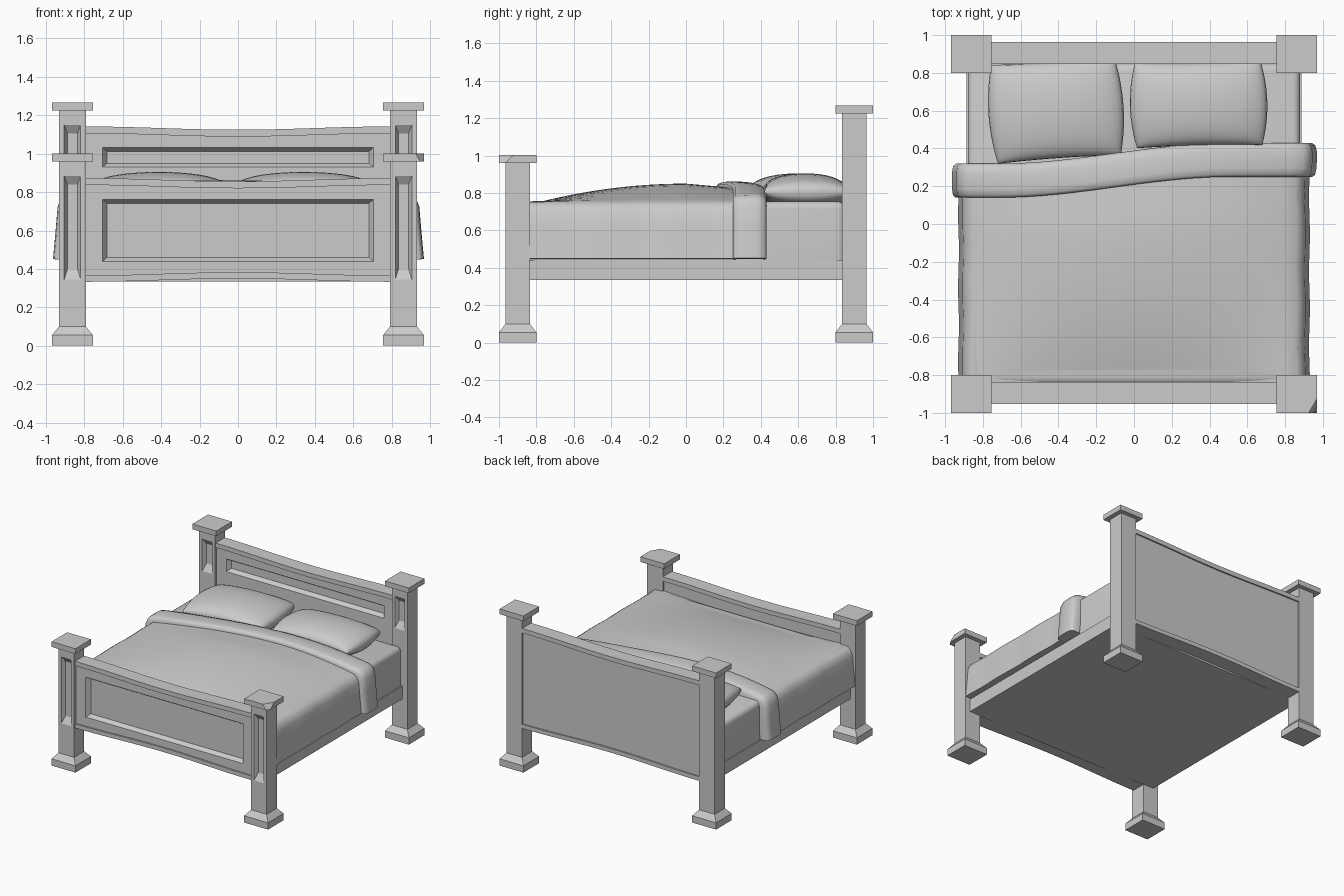
import bpy, bmesh, math

if "Cube" in bpy.data.objects:
    bpy.data.objects.remove(bpy.data.objects["Cube"])


def finish(bm, name, smooth=None):
    bmesh.ops.remove_doubles(bm, verts=bm.verts, dist=1e-5)
    bmesh.ops.recalc_face_normals(bm, faces=bm.faces)
    me = bpy.data.meshes.new(name)
    bm.to_mesh(me)
    bm.free()
    ob = bpy.data.objects.new(name, me)
    bpy.context.collection.objects.link(ob)
    if smooth:
        bpy.ops.object.select_all(action='DESELECT')
        ob.select_set(True)
        bpy.context.view_layer.objects.active = ob
        bpy.ops.object.shade_smooth_by_angle(angle=math.radians(smooth))
    return ob


def skin(bm, rings, closed=True, caps=True):
    """Join successive rings of points with quads."""
    vs = [[bm.verts.new(p) for p in r] for r in rings]
    n = len(vs[0])
    for a, b in zip(vs, vs[1:]):
        for i in range(n if closed else n - 1):
            j = (i + 1) % n
            bm.faces.new((a[i], a[j], b[j], b[i]))
    if caps:
        bm.faces.new(vs[0])
        bm.faces.new(vs[-1])


def rect_z(cx, cy, hx, hy, z):
    return [(cx + a * hx, cy + b * hy, z) for a, b in ((-1, -1), (1, -1), (1, 1), (-1, 1))]


def rect_y(cx, hx, z0, z1, y):
    return [(cx - hx, y, z0), (cx + hx, y, z0), (cx + hx, y, z1), (cx - hx, y, z1)]


def stack(name, rings):
    bm = bmesh.new()
    skin(bm, rings)
    return finish(bm, name)


# Four posts with tapered feet, recessed front faces and flat caps
PX, PY = 0.862, 0.9
for place, cy, top, r0 in (("front", -PY, 0.96, 0.345), ("back", PY, 1.225, 0.89)):
    r1 = 0.885 if cy < 0 else 1.15
    for side, sx in (("left", -1), ("right", 1)):
        cx, tag = sx * PX, f"{place}_{side}"
        stack(f"{tag}_foot", [rect_z(cx, cy, 0.107, 0.1, 0), rect_z(cx, cy, 0.107, 0.1, 0.055),
                              rect_z(cx, cy, 0.07, 0.065, 0.1)])
        yf = cy - 0.065
        stack(f"{tag}_post", [rect_y(cx, 0.07, 0.09, top, cy + 0.065), rect_y(cx, 0.07, 0.09, top, yf),
                              rect_y(cx, 0.043, r0, r1, yf),
                              rect_y(cx, 0.026, r0 + 0.055, r1 - 0.045, yf + 0.03)])
        bm = bmesh.new()
        skin(bm, [rect_z(cx, cy, 0.107, 0.1, top), rect_z(cx, cy, 0.107, 0.1, top + 0.042)])
        if tag == "front_right":  # chipped corner
            bmesh.ops.bisect_plane(bm, geom=bm.verts[:] + bm.edges[:] + bm.faces[:], clear_outer=True,
                                   plane_co=(0.955, -0.97, 0.98), plane_no=(1, -0.6, 0.6))
            bmesh.ops.holes_fill(bm, edges=bm.edges[:])
        finish(bm, f"{tag}_cap")


# Headboard and footboard: recessed panel between two bowed rails
def rail(name, y0, y1, z0, z1, bow):
    rings = []
    for i in range(17):
        x = -0.8 + 0.1 * i
        d = bow * (0.5 + 0.5 * math.cos(math.pi * x / 0.8))
        rings.append([(x, y0, z0 + d), (x, y1, z0 + d), (x, y1, z1 + d), (x, y0, z1 + d)])
    stack(name, rings)


for name, y0, y1, top, w0, w1 in (("footboard", -0.952, -0.836, 0.873, 0.44, 0.762),
                                  ("headboard", 0.846, 0.963, 1.142, 0.93, 1.032)):
    rail(f"{name}_top_rail", y0, y1, top - 0.036, top, -0.017)
    rail(f"{name}_bottom_rail", y0, y1, 0.333, 0.366, 0.017)
    stack(f"{name}_panel", [rect_y(0, 0.8, 0.355, top - 0.032, y1 - 0.012),
                            rect_y(0, 0.8, 0.355, top - 0.032, y0 + 0.012),
                            rect_y(0, 0.705, w0, w1, y0 + 0.012),
                            rect_y(0, 0.682, w0 + 0.02, w1 - 0.02, y0 + 0.045)])

# Bed base
stack("bed_base", [rect_z(0, 0, 0.888, 0.845, 0.335), rect_z(0, 0, 0.888, 0.845, 0.44)])

# Mattress with rounded top edge
stack_rings = [rect_z(0, 0, 0.88, 0.85, 0.44), rect_z(0, 0, 0.88, 0.85, 0.755)]
bm = bmesh.new()
skin(bm, stack_rings)
edges = [e for e in bm.edges if max(v.co.z for v in e.verts) > 0.7]
bmesh.ops.bevel(bm, geom=edges, offset=0.04, segments=4, profile=0.5, affect='EDGES')
finish(bm, "mattress", 40)


# Blanket cross-section at y, pushed outwards by d
def crown(y):
    return 0.85 - (0.11 * (y / 0.83) ** 2 if y < 0 else 0.09 * y)


FLANK = [(0.86, 0.445), (0.925, 0.45), (0.91, 0.6), (0.902, 0.69), (0.885, 0.73), (0.855, 0.752)]
TOP = [0.8 - 0.1 * i for i in range(17)]
SECTION = [-x for x, z in FLANK] + [-x for x in TOP] + [x for x, z in reversed(FLANK)]


def drape(i, y, d):
    x = SECTION[i]
    n = len(FLANK)
    j = min(i, len(SECTION) - 1 - i)
    if j < n:
        z = FLANK[j][1]
        if j:
            x += math.copysign(0.006 * math.sin(8 * y + 2 * math.copysign(1, x)), x)
    else:
        z = 0.757 + (crown(y) - 0.757) * (1 - (x / 0.84) ** 2)
    return (x * (1 + d / 0.92), y, z + d * max(0, min(1, (z - 0.44) / 0.28)))


def fold_line(x):
    t = max(0, min(1, (x + 0.7) / 1.2))
    return 0.14 + 0.11 * t * t * (3 - 2 * t)


# Blanket, from the footboard to under the fold
bm = bmesh.new()
N = len(SECTION)
skin(bm, [[drape(i, -0.85 + (fold_line(SECTION[i]) + 0.15 + 0.85) * k / 20, 0) for i in range(N)]
          for k in range(21)], closed=False, caps=False)
finish(bm, "blanket", 60)

# Turned-down blanket fold
bm = bmesh.new()
profile = [(0, -0.01), (0.0, 0.016), (0.07, 0.029), (0.25, 0.035), (0.5, 0.037), (0.75, 0.037),
           (0.92, 0.03), (1, 0.012), (1, -0.04)]
skin(bm, [[drape(i, fold_line(SECTION[i]) + 0.18 * v, d) for i in range(N)] for v, d in profile],
     closed=False, caps=False)
finish(bm, "blanket_fold", 60)


# Two puffy pillows
def pillow(name, cx, cy, hx, hy, turn):
    bm = bmesh.new()
    n = 20
    for s in (1, -1):
        rows = []
        for a in range(n + 1):
            row = []
            for b in range(n + 1):
                u = math.sin(math.pi * (a / n - 0.5))
                v = math.sin(math.pi * (b / n - 0.5))
                h = max(0, (1 - u * u) * (1 - v * v)) ** 0.36
                x, y = hx * u * (1 - 0.09 * v ** 2), hy * v * (1 - 0.03 * (1 - u * u))
                row.append((cx + x * math.cos(turn) - y * math.sin(turn),
                            cy + x * math.sin(turn) + y * math.cos(turn), 0.805 + s * 0.1 * h))
            rows.append(row)
        skin(bm, rows, closed=False, caps=False)
    finish(bm, name, 75)


pillow("left_pillow", -0.413, 0.603, 0.358, 0.262, math.radians(4))
pillow("right_pillow", 0.342, 0.635, 0.364, 0.225, math.radians(1.5))
